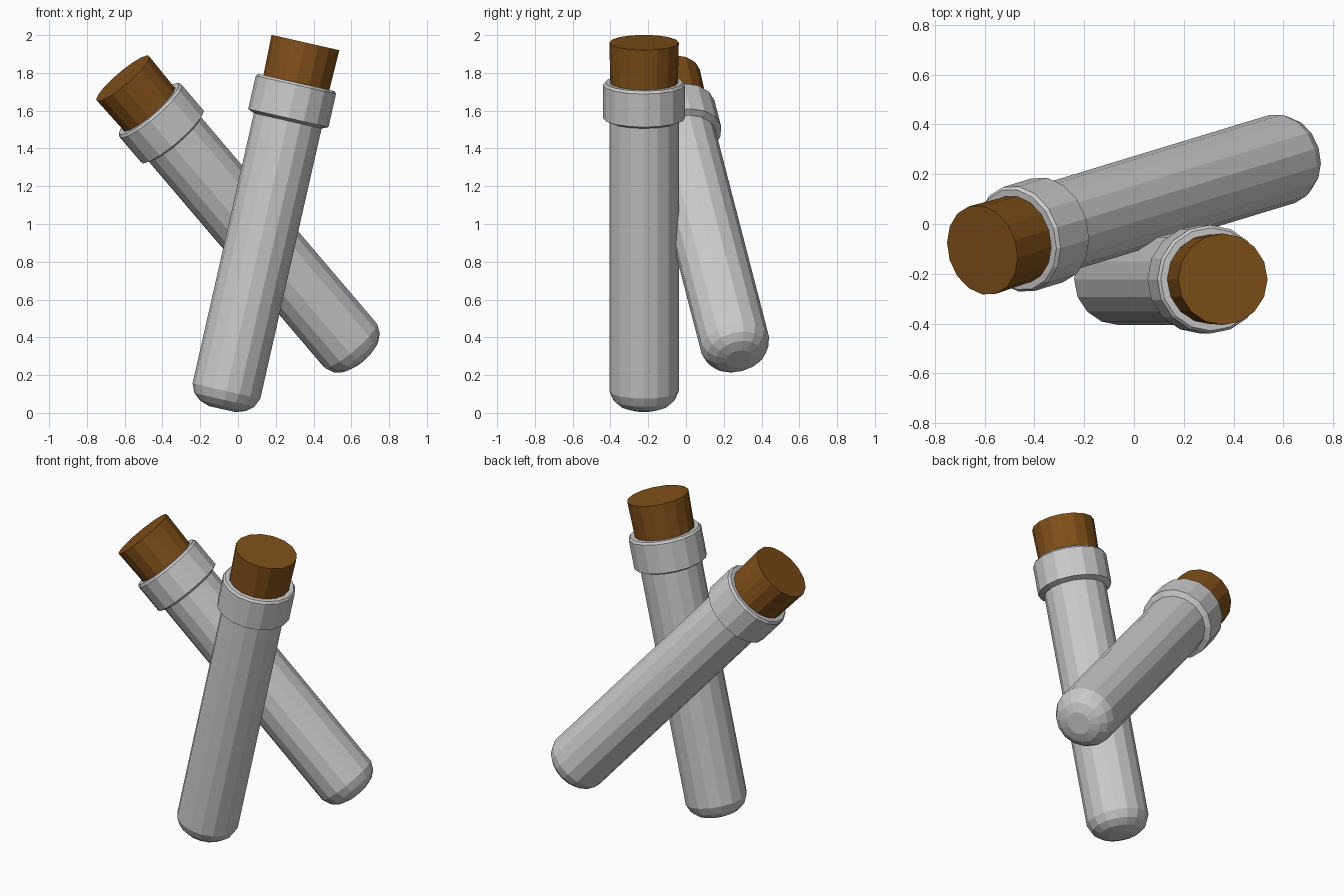
import bpy, bmesh, math
from mathutils import Vector

if "Cube" in bpy.data.objects:
    bpy.data.objects.remove(bpy.data.objects["Cube"])

SIDES = 16

# (radius, height along axis) profiles
TUBE = [(0.07, 0.0), (0.125, 0.018), (0.163, 0.05), (0.184, 0.098),
        (0.184, 1.565), (0.218, 1.58), (0.218, 1.76), (0.207, 1.773),
        (0.18, 1.773), (0.176, 1.66)]
CORK = [(0.176, 1.66), (0.184, 1.99)]


def lathe(name, profile, base, top, color=None):
    """Turn a profile around the axis running from base to top."""
    bm = bmesh.new()
    rings = []
    for r, h in profile:
        rings.append([bm.verts.new((r * math.cos(a), r * math.sin(a), h))
                      for a in (math.tau * i / SIDES for i in range(SIDES))])
    for lo, hi in zip(rings, rings[1:]):
        for i in range(SIDES):
            j = (i + 1) % SIDES
            bm.faces.new((lo[i], lo[j], hi[j], hi[i]))
    bm.faces.new(rings[0][::-1])
    bm.faces.new(rings[-1])
    mesh = bpy.data.meshes.new(name)
    bm.to_mesh(mesh)
    bm.free()
    obj = bpy.data.objects.new(name, mesh)
    bpy.context.collection.objects.link(obj)
    obj.location = base
    obj.rotation_euler = (Vector(top) - Vector(base)).to_track_quat('Z', 'Y').to_euler()
    if color:
        mesh.materials.append(color)
    return obj


brown = bpy.data.materials.new("cork_brown")
brown.diffuse_color = (0.22, 0.08, 0.01, 1)
brown.use_nodes = True
brown.node_tree.nodes["Principled BSDF"].inputs["Base Color"].default_value = brown.diffuse_color

# Two leaning, crossed tubes, each with a collar and a cork stopper
PLACES = {"front": ((-0.083, -0.222, 0.02), (0.357, -0.222, 1.96)),
          "back": ((0.657, 0.28, 0.285), (-0.61, -0.105, 1.772))}
for side, (base, top) in PLACES.items():
    lathe(side + "_tube", TUBE, base, top)
    lathe(side + "_cork", CORK, base, top, brown)
